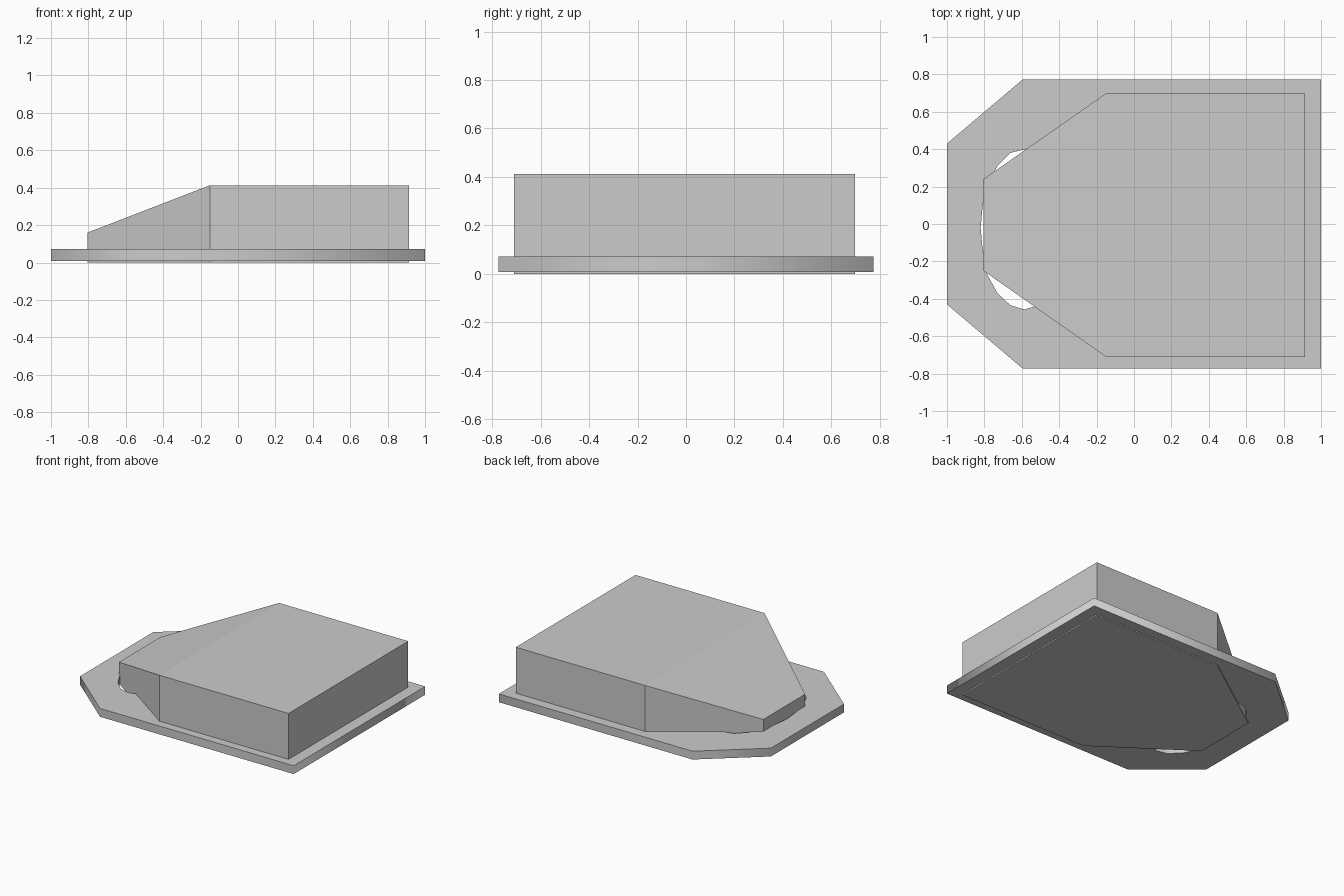
import bpy, bmesh

if "Cube" in bpy.data.objects:
    bpy.data.objects.remove(bpy.data.objects["Cube"])


def add_spline(curve, pts):
    s = curve.splines.new('POLY')
    s.points.add(len(pts) - 1)
    for p, (x, y) in zip(s.points, pts):
        p.co = (x, y, 0, 1)
    s.use_cyclic_u = True


# Base plate: six-sided slab with a rounded opening under the nose
curve = bpy.data.curves.new("base_plate", 'CURVE')
curve.dimensions = '2D'
curve.fill_mode = 'BOTH'
curve.extrude = 0.031
add_spline(curve, [(-1, -0.43), (-0.595, -0.773), (1, -0.773),
                   (1, 0.773), (-0.595, 0.773), (-1, 0.43)])
add_spline(curve, [(-0.82, -0.02), (-0.81, 0.09), (-0.79, 0.2), (-0.73, 0.31),
                   (-0.66, 0.38), (-0.57, 0.403), (-0.48, 0.37), (-0.38, 0.2),
                   (-0.35, -0.02), (-0.38, -0.25), (-0.45, -0.4), (-0.53, -0.44),
                   (-0.585, -0.457), (-0.66, -0.435), (-0.73, -0.37), (-0.785, -0.27),
                   (-0.81, -0.13)])
plate = bpy.data.objects.new("base_plate", curve)
plate.location.z = 0.04
bpy.context.collection.objects.link(plate)
bpy.context.view_layer.objects.active = plate
plate.select_set(True)
bpy.ops.object.convert(target='MESH')

# Housing: block with tapered nose and sloping front top
profile = [(-0.805, -0.25, 0.16), (-0.15, -0.71, 0.413), (0.913, -0.71, 0.413),
           (0.913, 0.698, 0.413), (-0.15, 0.698, 0.413), (-0.805, 0.24, 0.16)]
bm = bmesh.new()
low = [bm.verts.new((x, y, 0)) for x, y, z in profile]
top = [bm.verts.new(p) for p in profile]
n = len(profile)
bm.faces.new(low[::-1])
for i in range(n):
    j = (i + 1) % n
    bm.faces.new((low[i], low[j], top[j], top[i]))
bm.faces.new(top[1:5])
bm.faces.new((top[0], top[1], top[4], top[5]))
bmesh.ops.recalc_face_normals(bm, faces=bm.faces)
mesh = bpy.data.meshes.new("housing")
bm.to_mesh(mesh)
bm.free()
bpy.context.collection.objects.link(bpy.data.objects.new("housing", mesh))
